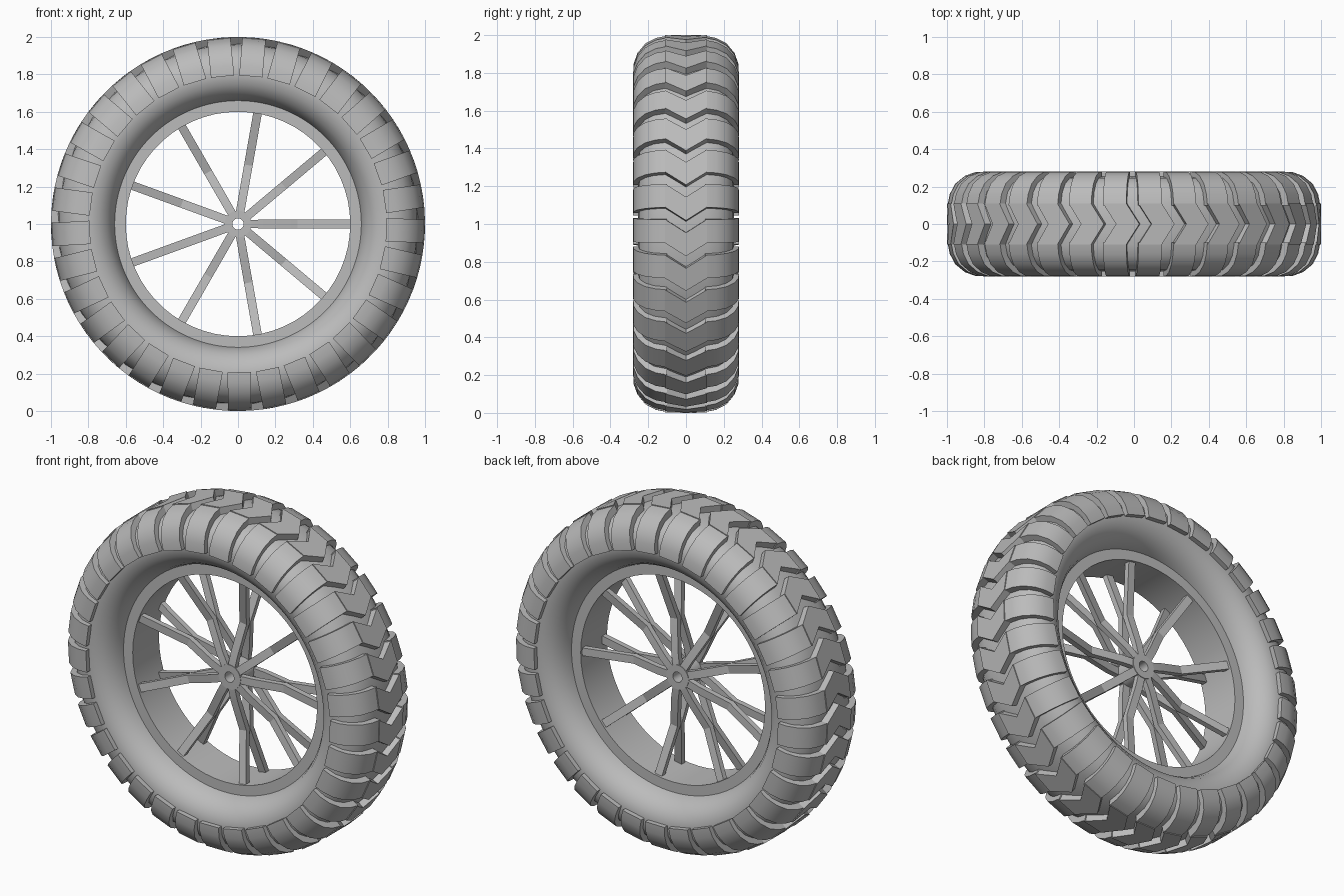
import bpy, bmesh, math

cube = bpy.data.objects.get("Cube")
if cube:
    bpy.data.objects.remove(cube, do_unlink=True)

grey = bpy.data.materials.new("plain grey")
grey.use_nodes = True
COLOUR = (0.5, 0.5, 0.5, 1)
grey.diffuse_color = COLOUR
grey.node_tree.nodes["Principled BSDF"].inputs["Base Color"].default_value = COLOUR

TREADS = 33
SPOKES = 9
BLOCK_W = 0.125


def polar(angle, r, y, t=0.0):
    """Point on the wheel: radius r, axial y, tangential offset t."""
    a = angle + t / r
    return (r * math.cos(a), y, 1 + r * math.sin(a))


def sweep(bm, rings, closed=False):
    """Skin a list of equal point loops, capped or joined end to end."""
    loops = [[bm.verts.new(p) for p in ring] for ring in rings]
    n = len(loops[0])
    pairs = list(zip(loops, loops[1:]))
    if closed:
        pairs.append((loops[-1], loops[0]))
    else:
        bm.faces.new(loops[0])
        bm.faces.new(loops[-1])
    for a, b in pairs:
        for i in range(n):
            j = (i + 1) % n
            bm.faces.new((a[i], a[j], b[j], b[i]))


def finish(name, bm, sharp=35):
    bmesh.ops.recalc_face_normals(bm, faces=bm.faces[:])
    mesh = bpy.data.meshes.new(name)
    bm.to_mesh(mesh)
    bm.free()
    obj = bpy.data.objects.new(name, mesh)
    bpy.context.collection.objects.link(obj)
    mesh.materials.append(grey)
    bpy.ops.object.select_all(action="DESELECT")
    obj.select_set(True)
    bpy.context.view_layer.objects.active = obj
    bpy.ops.object.shade_smooth_by_angle(angle=math.radians(sharp))
    return obj


def lathe(name, profile, steps):
    bm = bmesh.new()
    sweep(bm, [[polar(math.tau * k / steps, r, y) for r, y in profile]
               for k in range(steps)], closed=True)
    return finish(name, bm)


def box_profile(r_in, r_out, half):
    return [(r_in, -half), (r_out, -half), (r_out, half), (r_in, half)]


# Tyre body: half profile (radius, y) mirrored across the centre plane
half_tyre = [(0.655, 0.11), (0.675, 0.165), (0.70, 0.205), (0.745, 0.24), (0.80, 0.253),
             (0.86, 0.245), (0.91, 0.215), (0.943, 0.17), (0.958, 0.11), (0.963, 0.04)]
lathe("tyre", half_tyre + [(r, -y) for r, y in reversed(half_tyre)], 120)

# Rim and hub
lathe("rim", box_profile(0.60, 0.665, 0.122), 60)
lathe("hub", box_profile(0.03, 0.072, 0.08), 32)

# Tread: shoulder blocks wrap each side, chevrons run round the middle
outer = [(0.997, 0.10), (0.985, 0.16), (0.956, 0.215), (0.905, 0.257), (0.85, 0.277), (0.795, 0.28)]
inner = [(0.94, 0.10), (0.92, 0.14), (0.90, 0.18), (0.87, 0.21), (0.84, 0.225), (0.795, 0.23)]
angles = [math.radians(270.5) + math.tau * k / TREADS for k in range(TREADS)]
w = BLOCK_W / 2

for side, name in ((-1, "front_shoulder_blocks"), (1, "back_shoulder_blocks")):
    bm = bmesh.new()
    for a in angles:
        sweep(bm, [[polar(a, ri, side * yi, -w), polar(a, ri, side * yi, w),
                    polar(a, ro, side * yo, w), polar(a, ro, side * yo, -w)]
                   for (ri, yi), (ro, yo) in zip(inner, outer)])
    finish(name, bm)

bm = bmesh.new()
for a in angles:
    sweep(bm, [[polar(a, 0.945, y, s - w), polar(a, 0.945, y, s + w),
                polar(a, 1.0, y, s + w), polar(a, 1.0, y, s - w)]
               for y, s in ((-0.11, 0), (0, -0.07), (0.11, 0))])
finish("chevron_blocks", bm, 20)

# Spokes: paired bars pinch together midway and spread at hub and rim
SPOKE_PATH = [(0.06, 0.062), (0.14, 0.055), (0.32, 0.018), (0.61, 0.095)]
HALF_W, HALF_T = 0.023, 0.016
for side, name in ((-1, "front_spokes"), (1, "back_spokes")):
    bm = bmesh.new()
    for k in range(SPOKES):
        a = math.tau * k / SPOKES
        sweep(bm, [[polar(a, r, side * y + v, u)
                    for u, v in ((-HALF_W, -HALF_T), (HALF_W, -HALF_T),
                                 (HALF_W, HALF_T), (-HALF_W, HALF_T))]
                   for r, y in SPOKE_PATH])
    finish(name, bm, 10)
